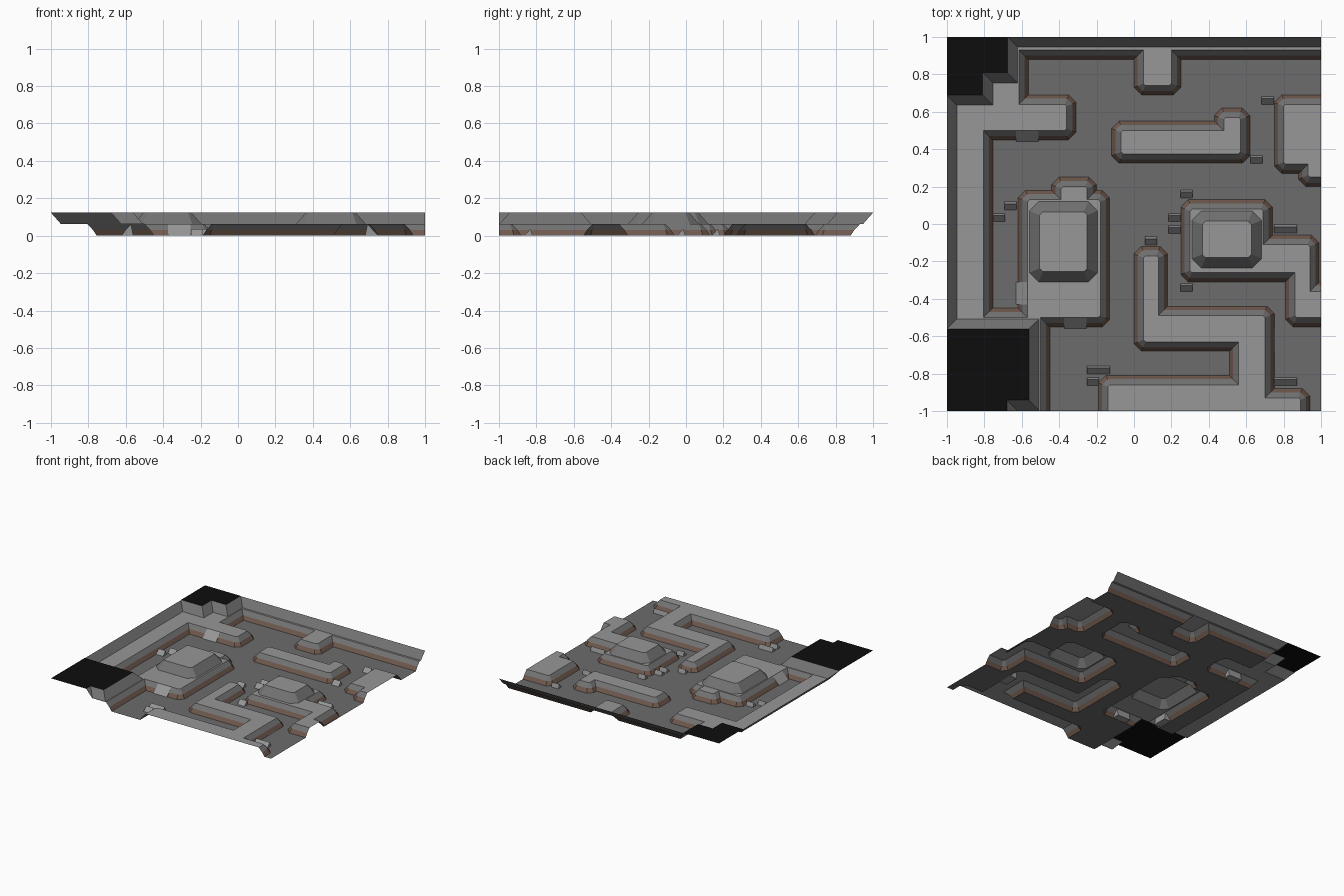
import bpy, bmesh, math
from mathutils import Vector, geometry

if "Cube" in bpy.data.objects:
    bpy.data.objects.remove(bpy.data.objects["Cube"])

LOW, MID, HIGH = 0.0, 0.0625, 0.125


def material(name, rgb):
    m = bpy.data.materials.new(name)
    m.diffuse_color = (*rgb, 1)
    m.use_nodes = True
    m.node_tree.nodes["Principled BSDF"].inputs["Base Color"].default_value = m.diffuse_color
    return m


MATS = [material("floor grey", (.15, .15, .15)),
        material("rust brown", (.16, .10, .075)),
        material("wall grey", (.17, .17, .17)),
        material("plateau light grey", (.31, .31, .31)),
        material("void black", (.004, .004, .004))]


def chamfer(pts, c):
    """Cut the convex corners of a counter-clockwise outline."""
    out = []
    for i, p in enumerate(pts):
        a, p, b = Vector(pts[i - 1]), Vector(p), Vector(pts[(i + 1) % len(pts)])
        u, v = (p - a).normalized(), (b - p).normalized()
        if c and u.cross(v) > 0:
            out += [p - u * c, p + v * c]
        else:
            out.append(p)
    return out


def inset(pts, d):
    """Mitred inward offset."""
    out = []
    for i, p in enumerate(pts):
        u = (p - pts[i - 1]).normalized()
        v = (pts[(i + 1) % len(pts)] - p).normalized()
        n, m = Vector((-u.y, u.x)), Vector((-v.y, v.x))
        out.append(p + (n + m) * (d / (1 + n.dot(m))))
    return out


coords, heights, edges = [], [], []


def add_rings(outline, cut, profile):
    """Stack inset outlines, joined at their corners, as a sloped wall."""
    base = chamfer(outline, cut)
    n = len(base)
    for k, (d, z) in enumerate(profile):
        s = len(coords)
        coords.extend(inset(base, d))
        heights.extend([z] * n)
        for i in range(n):
            edges.append((s + i, s + (i + 1) % n))
            if k:
                edges.append((s + i, s + i - n))


def rect(x0, x1, y0, y1):
    return [(x0, y0), (x1, y0), (x1, y1), (x0, y1)]


LOWER = [(0, LOW), (.02, .03), (.05, MID)]
UPPER = [(0, MID), (.055, HIGH)]

# Ground extent, trimmed to the tile later
add_rings(rect(-2, 2, -2, 2), 0, [(0, LOW)])

# Lower plateaus
plateaus = [
    # border shelf with left room
    [(-1.4, -1.4), (-.45, -1.4), (-.45, -.55), (-.13, -.55), (-.13, .18),
     (-.20, .18), (-.20, .25), (-.44, .25), (-.44, .18), (-.62, .18),
     (-.62, -.45), (-.755, -.45), (-.755, .45), (-.31, .45), (-.31, .69),
     (-.565, .69), (-.565, .88), (0, .88), (0, .69), (.25, .69), (.25, .88),
     (1.4, .88), (1.4, 1.4), (-1.4, 1.4)],
    # long island
    [(-.12, .325), (.62, .325), (.62, .62), (.43, .62), (.43, .55), (-.12, .55)],
    # right edge island
    [(.75, .27), (.88, .27), (.88, .2), (1.2, .2), (1.2, .69), (.75, .69)],
    # right room
    [(.25, -.31), (.81, -.31), (.81, -.55), (1.2, -.55), (1.2, -.31),
     (.99, -.31), (.99, -.06), (.74, -.06), (.74, .13), (.25, .13)],
    # winding island
    [(-.19, -1.2), (.94, -1.2), (.94, -.88), (.75, -.88), (.75, -.44),
     (.18, -.44), (.18, -.12), (0, -.12), (0, -.68), (.51, -.68),
     (.51, -.81), (-.19, -.81)],
]
for p in plateaus:
    add_rings(p, .04, LOWER)

# Upper blocks: two hills and the outer rim with corner voids
add_rings(rect(-.56, -.195, -.31, .12), .05, UPPER)
add_rings(rect(.31, .683, -.235, .07), .05, UPPER)
add_rings([(-1.2, -1.2), (-.625, -1.2), (-.625, -.997), (-.507, -.997),
           (-.507, -.507), (-.947, -.507), (-.947, .635), (-.755, .635),
           (-.755, .755), (-.622, .755), (-.622, .947), (1.2, .947),
           (1.2, 1.2), (-1.2, 1.2)], 0, UPPER)

# Terrain sheet
vs, _, fs, origin, _, _ = geometry.delaunay_2d_cdt(coords, edges, [], 0, 1e-5)
bm = bmesh.new()
verts = [bm.verts.new((v.x, v.y, heights[o[0]] if o else 0)) for v, o in zip(vs, origin)]
for f in fs:
    bm.faces.new([verts[i] for i in f])
for n in ((1, 0, 0), (-1, 0, 0), (0, 1, 0), (0, -1, 0)):
    bmesh.ops.bisect_plane(bm, geom=bm.verts[:] + bm.edges[:] + bm.faces[:],
                           plane_co=n, plane_no=n, clear_outer=True)
bm.normal_update()
for f in bm.faces:
    if f.normal.z < 0:
        f.normal_flip()
    lo, hi = min(v.co.z for v in f.verts), max(v.co.z for v in f.verts)
    if hi < .001:
        f.material_index = 0
    elif hi < .031:
        f.material_index = 1
    elif hi - lo > .001:
        f.material_index = 2
    else:
        void = hi > .12 and f.calc_center_median().x < -.53
        f.material_index = 4 if void else 3
mesh = bpy.data.meshes.new("terrain")
bm.to_mesh(mesh)
bm.free()
for m in MATS:
    mesh.materials.append(m)
bpy.context.collection.objects.link(bpy.data.objects.new("terrain", mesh))


def wedge(name, x, y, w, d, h, turn=0):
    """Ramp whose slope faces the front before turning."""
    a, b = w / 2, d / 2
    me = bpy.data.meshes.new(name)
    me.from_pydata([(-a, -b, 0), (a, -b, 0), (a, b, 0), (-a, b, 0),
                    (-a, b - .012, h), (a, b - .012, h)], [],
                   [(0, 1, 5, 4), (1, 2, 5), (2, 3, 4, 5), (3, 0, 4), (3, 2, 1, 0)])
    me.materials.append(MATS[3])
    ob = bpy.data.objects.new(name, me)
    ob.location = (x, y, .001)
    ob.rotation_euler.z = math.radians(turn)
    bpy.context.collection.objects.link(ob)


# Ramps up to the plateaus
for x, y, t in [(-.315, -.525, 0), (-.57, .475, 0), (-.595, -.37, -90), (.715, -.62, 90)]:
    wedge("ramp", x, y, .12, .07, .06, t)

# Small rubble blocks on the floor
for x, y, w in [(.715, .66, .065), (.655, .345, .065), (.28, .16, .065),
                (.217, .035, .065), (.217, -.03, .065), (.09, -.09, .065),
                (.28, -.34, .065), (.81, -.025, .125), (-.66, .098, .065),
                (-.722, .035, .065), (-.19, -.78, .125), (-.22, -.842, .065),
                (.81, -.842, .125)]:
    wedge("rubble", x, y, w, .044, .035)
